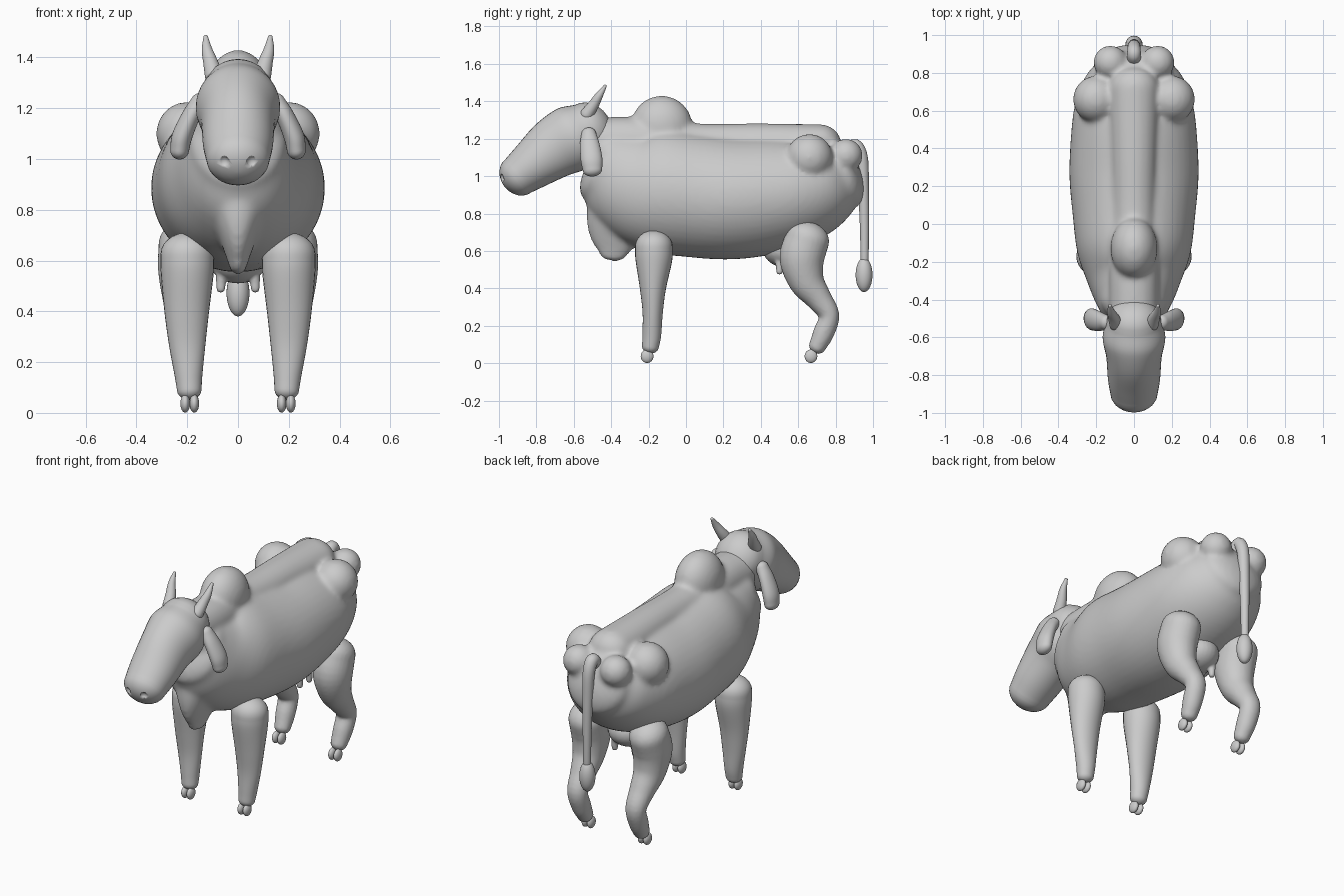
import bpy, bmesh, math
from mathutils import Vector, Matrix

if "Cube" in bpy.data.objects:
    bpy.data.objects.remove(bpy.data.objects["Cube"])


def tube(bm, pts, cap=1.0, seg=28, sub=5):
    """Smooth loft through (x, y, z, half width, half depth) with rounded ends."""
    P = [Vector(p) for p in pts]
    E = [P[0] * 2 - P[1]] + P + [P[-1] * 2 - P[-2]]
    path = []
    for i in range(1, len(E) - 2):
        a, b, c, d = E[i - 1:i + 3]
        for k in range(sub):
            t = k / sub
            path.append((b * 2 + (c - a) * t + (a * 2 - b * 5 + c * 4 - d) * t * t
                         + (b * 3 - a - c * 3 + d) * t ** 3) * 0.5)
    path.append(P[-1])
    C = [Vector(p[:3]) for p in path]
    n = len(C)
    T = [(C[min(i + 1, n - 1)] - C[max(i - 1, 0)]).normalized() for i in range(n)]
    rings = [(C[i], T[i], path[i][3], path[i][4]) for i in range(n)]

    def cap_rings(i, sign):
        out = []
        h = min(path[i][3], path[i][4]) * cap
        for k in range(1, 7):
            a = k / 6 * math.radians(86)
            out.append((C[i] + T[i] * sign * h * math.sin(a), T[i],
                        path[i][3] * math.cos(a), path[i][4] * math.cos(a)))
        return out

    rings = cap_rings(0, -1)[::-1] + rings + cap_rings(n - 1, 1)
    loops = []
    for c, t, ra, rb in rings:
        side = (Vector((1, 0, 0)) - t * t.x).normalized()
        up = t.cross(side)
        loops.append([bm.verts.new(c + side * ra * math.cos(2 * math.pi * j / seg)
                                   + up * rb * math.sin(2 * math.pi * j / seg)) for j in range(seg)])
    for a, b in zip(loops, loops[1:]):
        for j in range(seg):
            k = (j + 1) % seg
            bm.faces.new((a[j], a[k], b[k], b[j]))
    bm.faces.new(loops[0][::-1])
    bm.faces.new(loops[-1])


def ball(bm, c, r):
    m = Matrix.Translation(c) @ Matrix.Diagonal((*r, 1))
    bmesh.ops.create_uvsphere(bm, u_segments=28, v_segments=18, radius=1, matrix=m)


def finish(name, bm, voxel=0, smooth=0):
    bmesh.ops.recalc_face_normals(bm, faces=bm.faces)
    me = bpy.data.meshes.new(name)
    bm.to_mesh(me)
    bm.free()
    me.polygons.foreach_set("use_smooth", [True] * len(me.polygons))
    ob = bpy.data.objects.new(name, me)
    bpy.context.collection.objects.link(ob)
    if voxel:
        r = ob.modifiers.new("blend", 'REMESH')
        r.mode, r.voxel_size, r.use_smooth_shade = 'VOXEL', voxel, True
        s = ob.modifiers.new("soften", 'SMOOTH')
        s.factor, s.iterations = 0.5, smooth
    return ob


# Body: barrel, spine ridge, hump, dewlap and hip bones blended together
bm = bmesh.new()
tube(bm, [(0, -.42, 1.06, .19, .22), (0, -.3, .98, .245, .30), (0, -.15, .93, .30, .335),
          (0, .05, .90, .325, .335), (0, .25, .885, .342, .33), (0, .45, .90, .335, .315),
          (0, .62, .93, .315, .285), (0, .76, .98, .265, .24), (0, .84, 1.01, .2, .19)], cap=.5, seg=48)
tube(bm, [(0, -.46, 1.19, .13, .125), (0, -.25, 1.19, .13, .125), (0, .05, 1.17, .115, .112),
          (0, .4, 1.17, .12, .112), (0, .72, 1.165, .13, .112)])
ball(bm, (0, -.13, 1.265), (.125, .165, .165))
tube(bm, [(0, -.39, 1.1, .18, .14), (0, -.39, .9, .14, .14), (0, -.385, .75, .095, .145),
          (0, -.385, .65, .06, .12), (0, -.39, .58, .035, .075)])
for s in (-1, 1):
    ball(bm, (s * .2, .66, 1.1), (.123, .125, .125))
    ball(bm, (s * .125, .855, 1.11), (.09, .09, .09))
finish("body", bm, .014, 9)

# Head with two nostril hollows
bm = bmesh.new()
tube(bm, [(0, -.895, 1.003, .125, .113), (0, -.82, 1.06, .138, .133), (0, -.7, 1.15, .147, .165),
          (0, -.6, 1.205, .166, .178), (0, -.52, 1.25, .145, .15)], cap=.85, seg=40)
head = finish("head", bm)
bm = bmesh.new()
for s in (-1, 1):
    ball(bm, (s * .057, -.993, .988), (.024, .022, .024))
cutter = finish("nostril_cutter", bm)
cutter.hide_render = True
cutter.hide_viewport = True
b = head.modifiers.new("nostrils", 'BOOLEAN')
b.operation, b.object, b.solver = 'DIFFERENCE', cutter, 'EXACT'

for s, side in ((-1, "left"), (1, "right")):
    # Drooping ear
    bm = bmesh.new()
    tube(bm, [(s * .15, -.52, 1.225, .035, .04), (s * .185, -.515, 1.17, .036, .052),
              (s * .22, -.505, 1.09, .04, .058), (s * .23, -.5, 1.035, .037, .052)])
    finish(side + "_ear", bm)
    # Horn
    bm = bmesh.new()
    tube(bm, [(s * .095, -.53, 1.33, .036, .036), (s * .108, -.495, 1.38, .029, .029),
              (s * .122, -.465, 1.43, .021, .021), (s * .127, -.433, 1.48, .009, .009)])
    finish(side + "_horn", bm)
    # Front leg
    bm = bmesh.new()
    tube(bm, [(s * .2, -.172, .625, .105, .1), (s * .2, -.172, .55, .104, .098),
              (s * .202, -.177, .4, .088, .07), (s * .2, -.178, .27, .072, .054),
              (s * .195, -.183, .15, .055, .05), (s * .192, -.19, .09, .048, .045)], cap=.85)
    finish(side + "_front_leg", bm)
    # Hind leg with bent hock
    bm = bmesh.new()
    tube(bm, [(s * .205, .65, .665, .108, .118), (s * .207, .62, .56, .108, .12),
              (s * .205, .645, .44, .09, .096), (s * .2, .71, .345, .072, .07),
              (s * .197, .765, .255, .06, .055), (s * .194, .735, .16, .055, .056),
              (s * .19, .702, .09, .047, .046)], cap=.85)
    finish(side + "_hind_leg", bm, .01, 3)
    # Cloven hooves
    for y, part in ((-.208, "front"), (.668, "hind")):
        bm = bmesh.new()
        for d in (-.018, .018):
            ball(bm, (s * .19 + d, y, .037), (.019, .034, .036))
        finish(f"{side}_{part}_hoof", bm)

# Udder and teats
bm = bmesh.new()
ball(bm, (0, .54, .61), (.12, .13, .1))
for s in (-1, 1):
    for y in (.5, .59):
        tube(bm, [(s * .065, y, .56, .024, .024), (s * .068, y, .49, .018, .018)], seg=16)
finish("udder", bm, .008, 3)

# Tail and tuft
bm = bmesh.new()
tube(bm, [(0, .87, 1.13, .036, .036), (0, .905, 1.163, .036, .036), (0, .938, 1.1, .034, .034),
          (0, .948, .95, .03, .03), (0, .954, .75, .025, .025), (0, .955, .54, .021, .021)])
finish("tail", bm)
bm = bmesh.new()
ball(bm, (0, .952, .472), (.045, .045, .092))
finish("tail_tuft", bm)
